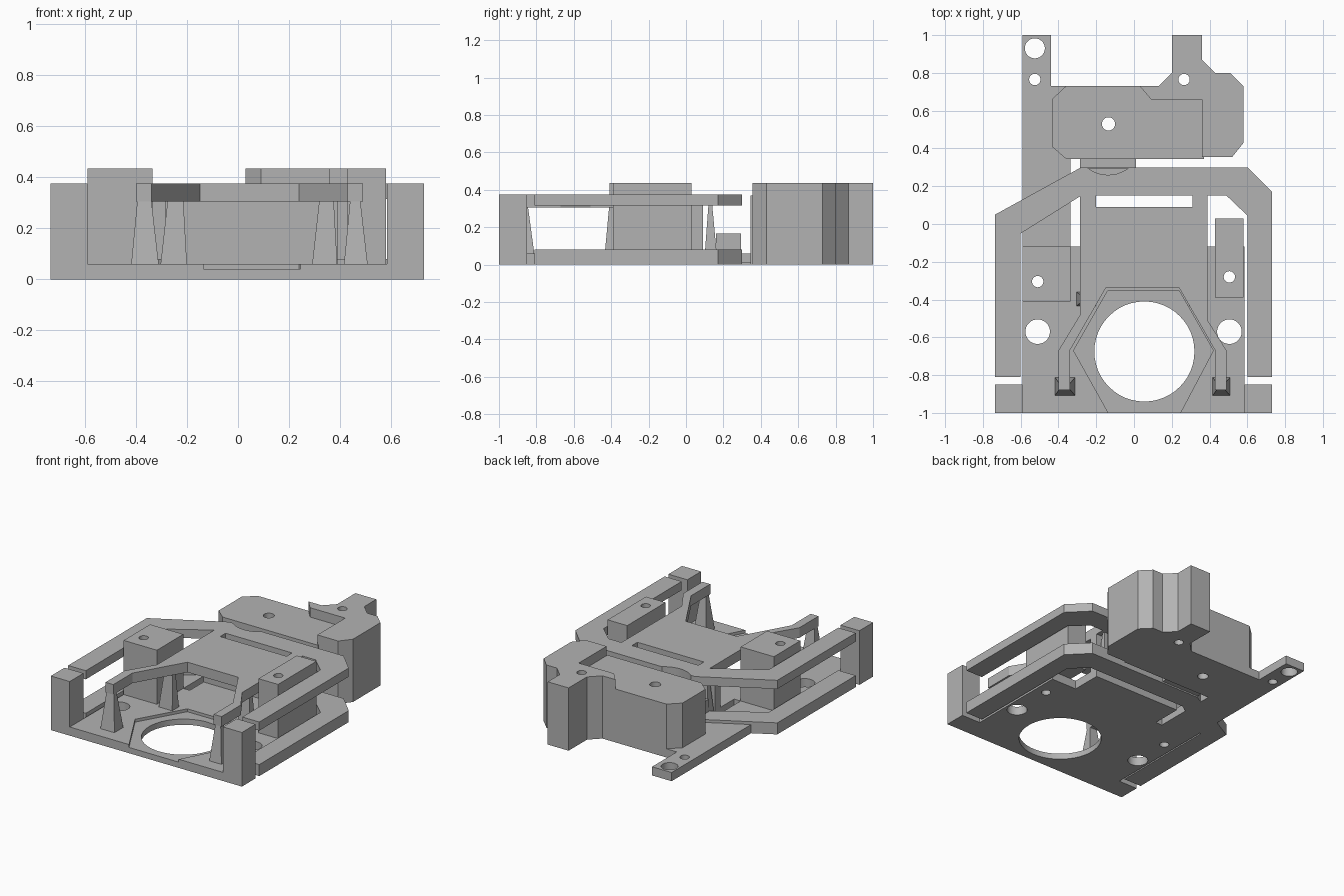
import bpy, bmesh, math
from mathutils import Matrix

if "Cube" in bpy.data.objects:
    bpy.data.objects.remove(bpy.data.objects["Cube"], do_unlink=True)

grey = bpy.data.materials.new("plain_grey")
grey.use_nodes = True
COLOUR = (0.45, 0.45, 0.45, 1)
grey.diffuse_color = COLOUR
grey.node_tree.nodes["Principled BSDF"].inputs["Base Color"].default_value = COLOUR


def finish(name, bm):
    bmesh.ops.recalc_face_normals(bm, faces=bm.faces)
    mesh = bpy.data.meshes.new(name)
    bm.to_mesh(mesh)
    bm.free()
    mesh.materials.append(grey)
    ob = bpy.data.objects.new(name, mesh)
    bpy.context.collection.objects.link(ob)
    return ob


def prism(name, outline, z0, z1):
    """Extrude a flat outline from z0 to z1."""
    bm = bmesh.new()
    face = bm.faces.new([bm.verts.new((x, y, z0)) for x, y in outline])
    top = bmesh.ops.extrude_face_region(bm, geom=[face])["geom"]
    for v in top:
        if isinstance(v, bmesh.types.BMVert):
            v.co.z = z1
    return finish(name, bm)


def box(name, x0, x1, y0, y1, z0, z1):
    return prism(name, [(x0, y0), (x1, y0), (x1, y1), (x0, y1)], z0, z1)


def post(name, base, top, z0, z1):
    """Tapered support between two rectangles given as x0, x1, y0, y1."""
    bm = bmesh.new()
    rings = []
    for (x0, x1, y0, y1), z in ((base, z0), (top, z1)):
        rings.append([bm.verts.new((x, y, z))
                      for x, y in ((x0, y0), (x1, y0), (x1, y1), (x0, y1))])
    low, high = rings
    bm.faces.new(low)
    bm.faces.new(high)
    for i in range(4):
        j = (i + 1) % 4
        bm.faces.new((low[i], low[j], high[j], high[i]))
    return finish(name, bm)


def cylinder(x, y, r):
    bm = bmesh.new()
    bmesh.ops.create_cone(bm, cap_ends=True, segments=48, radius1=r, radius2=r,
                          depth=2, matrix=Matrix.Translation((x, y, 0)))
    return finish("cutter", bm)


def cut(ob, cutters):
    """Subtract the cutters, then remove them."""
    for c in cutters:
        c.hide_render = True
        mod = ob.modifiers.new("cut", "BOOLEAN")
        mod.operation, mod.solver, mod.object = "DIFFERENCE", "EXACT", c
    bpy.context.view_layer.update()
    deps = bpy.context.evaluated_depsgraph_get()
    mesh = bpy.data.meshes.new_from_object(ob.evaluated_get(deps))
    ob.modifiers.clear()
    ob.data = mesh
    for c in cutters:
        bpy.data.objects.remove(c, do_unlink=True)
    bpy.ops.object.select_all(action="DESELECT")
    ob.select_set(True)
    bpy.context.view_layer.objects.active = ob
    bpy.ops.object.shade_smooth_by_angle(angle=math.radians(30))


FLOOR, RAIL, DECK, ROOF, PEAK = 0.06, 0.08, 0.305, 0.375, 0.435

# Floor plate with central tongue, round opening and hexagonal recess
floor = prism("floor_plate", [
    (-0.59, -1), (0.585, -1), (0.585, -0.12), (0.39, -0.12), (0.39, 0.09),
    (-0.285, 0.09), (-0.285, -0.12), (-0.59, -0.12)], 0, FLOOR)
recess = prism("cutter", [
    (-0.14, -0.355), (0.24, -0.355), (0.42, -0.67), (0.24, -1.01),
    (-0.13, -1.01), (-0.32, -0.67)], 0.04, 0.2)
cut(floor, [recess, cylinder(0.055, -0.675, 0.265),
            cylinder(-0.51, -0.57, 0.065), cylinder(0.505, -0.57, 0.065),
            cylinder(-0.51, -0.305, 0.03), cylinder(0.505, -0.28, 0.03)])

# Front corner posts
box("corner_post_right", -0.735, -0.59, -1, -0.85, 0, ROOF)
box("corner_post_left", 0.585, 0.73, -1, -0.85, 0, ROOF)

# Matching lower and upper frames
FRAME = [(-0.735, -0.81), (-0.735, 0.05), (-0.28, 0.3), (0.6, 0.3),
         (0.73, 0.17), (0.73, -0.81), (0.6, -0.81), (0.6, 0.045),
         (0.49, 0.15), (-0.28, 0.15), (-0.6, -0.05), (-0.6, -0.81)]
prism("lower_frame", FRAME, 0, RAIL)
upper = prism("upper_frame", FRAME, 0.315, ROOF)
cut(upper, [cylinder(-0.137, 0.437, 0.177)])

# Raised deck with two arms bent around the opening
prism("deck", [
    (-0.285, 0.09), (0.39, 0.09), (0.39, -0.51), (0.49, -0.67), (0.49, -0.88),
    (0.43, -0.88), (0.43, -0.67), (0.24, -0.34), (-0.15, -0.34),
    (-0.34, -0.67), (-0.34, -0.88), (-0.4, -0.88), (-0.4, -0.67),
    (-0.285, -0.48)], DECK, ROOF)
box("deck_back_wall", -0.285, 0.39, 0.03, 0.09, FLOOR, DECK)

# Tabs and tapered supports on both sides
for side, x0, x1 in (("right", -0.285, -0.2), ("left", 0.31, 0.39)):
    box("deck_tab_" + side, x0, x1, 0.08, 0.16, 0.315, ROOF)
    post("back_support_" + side, (x0, x1, 0.1, 0.165),
         (x0 + 0.025, x1 - 0.025, 0.12, 0.14), 0.05, 0.32)
    post("middle_support_" + side, (x0 - 0.02, x1, -0.435, -0.36),
         (x0 + 0.01, x1 - 0.015, -0.41, -0.38), 0.05, 0.32)
for side, x0, x1 in (("right", -0.42, -0.31), ("left", 0.415, 0.51)):
    post("front_support_" + side, (x0, x1, -0.91, -0.81),
         (x0 + 0.025, x1 - 0.03, -0.875, -0.845), 0.05, 0.31)

# Side blocks with screw holes
block = box("side_block_right", -0.59, -0.335, -0.41, -0.12, FLOOR, PEAK)
cut(block, [cylinder(-0.51, -0.305, 0.03)])
block = box("side_block_left", 0.43, 0.58, -0.39, 0.03, FLOOR, PEAK)
cut(block, [cylinder(0.505, -0.28, 0.03)])

# Long low arm reaching the back
arm = prism("back_arm", [
    (-0.59, -0.12), (-0.335, -0.12), (-0.335, 0.73), (-0.44, 0.73),
    (-0.44, 1), (-0.59, 1)], 0, FLOOR)
cut(arm, [cylinder(-0.525, 0.93, 0.053), cylinder(-0.525, 0.765, 0.03)])

# Back housing, its taller shoulder and the link to the frame
housing = prism("back_housing", [
    (-0.36, 0.345), (0.37, 0.345), (0.37, 0.73), (-0.36, 0.73),
    (-0.435, 0.66), (-0.435, 0.41)], 0, 0.37)
cut(housing, [cylinder(-0.135, 0.53, 0.035)])
shoulder = prism("housing_shoulder", [
    (0.03, 0.73), (0.09, 0.66), (0.36, 0.66), (0.36, 0.355), (0.52, 0.355),
    (0.58, 0.43), (0.58, 0.73), (0.51, 0.8), (0.43, 0.8), (0.36, 0.87),
    (0.36, 1), (0.2, 1), (0.2, 0.8), (0.13, 0.73)], 0, PEAK)
cut(shoulder, [cylinder(0.265, 0.765, 0.03)])
box("housing_link", -0.285, 0.01, 0.28, 0.36, 0.01, FLOOR)
box("frame_step", -0.285, 0.01, 0.16, 0.295, 0.07, 0.165)
